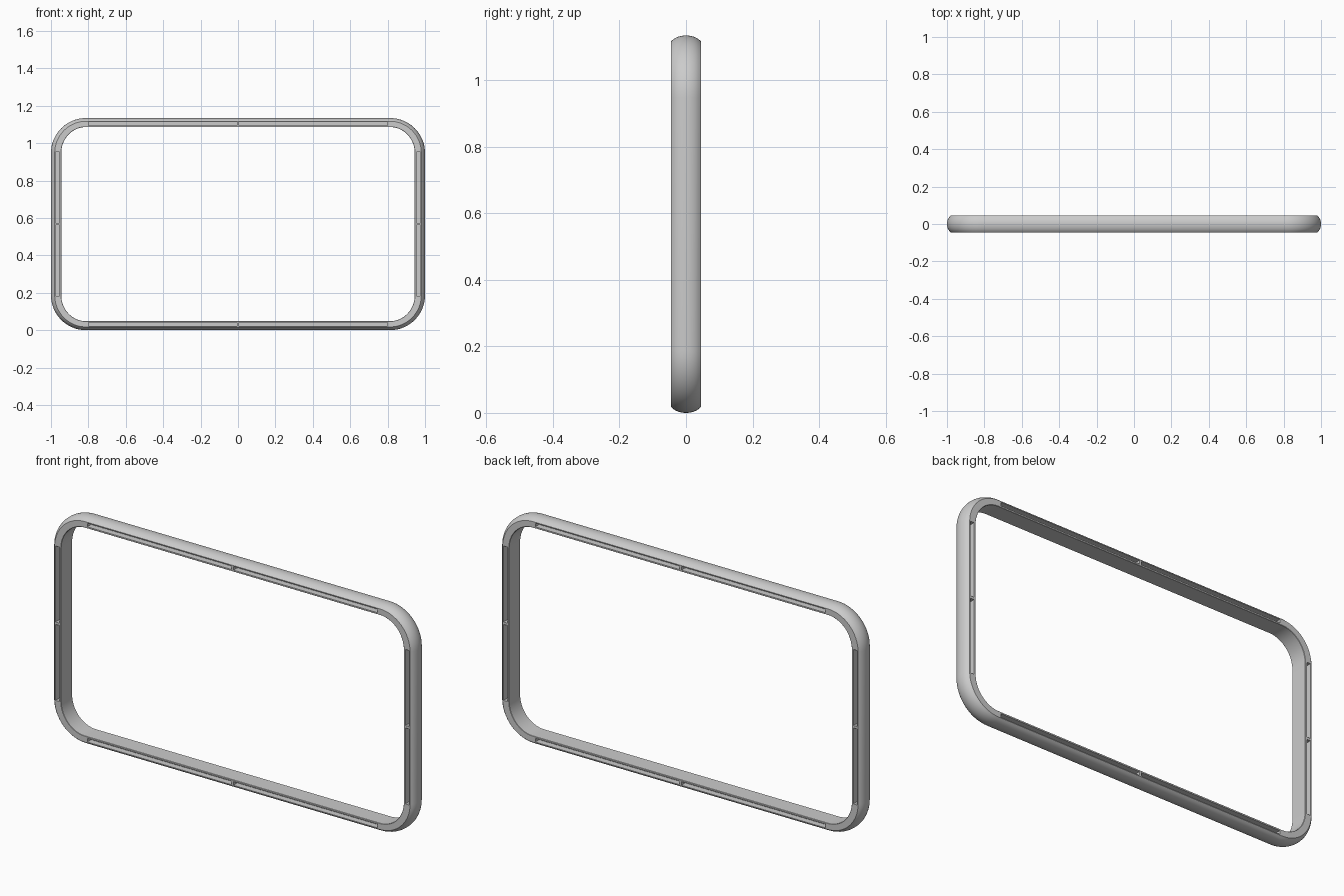
import bpy, bmesh, math

if "Cube" in bpy.data.objects:
    bpy.data.objects.remove(bpy.data.objects["Cube"])

HX, HZ = 1.0, 0.567        # outer half sizes
R = 0.187                  # outer corner radius
TX, TZ = 0.055, 0.048      # wall thickness at the sides / top and bottom
HY = 0.0445                # half depth
SEG, ARC = 16, 12


def make_object(name, bm):
    bmesh.ops.recalc_face_normals(bm, faces=bm.faces)
    mesh = bpy.data.meshes.new(name)
    bm.to_mesh(mesh)
    bm.free()
    ob = bpy.data.objects.new(name, mesh)
    bpy.context.collection.objects.link(ob)
    return ob


def ring(bm, f, y):
    # rounded rectangle, f = 0 outer edge, f = 1 inner edge
    verts = []
    for q, (sx, sz) in enumerate([(1, 1), (-1, 1), (-1, -1), (1, -1)]):
        for i in range(SEG + 1):
            a = (q + i / SEG) * math.pi / 2
            verts.append(bm.verts.new((
                sx * (HX - R) + (R - f * TX) * math.cos(a), y,
                HZ + sz * (HZ - R) + (R - f * TZ) * math.sin(a))))
    return verts


# Frame: bulged outer face, flat front, back and inner faces
profile = []
for i in range(ARC + 1):
    t = -1 + 2 * i / ARC
    profile.append((0.36 * (1 - math.sqrt(1 - 0.75 * t * t)) / 0.5, t * HY))
profile += [(0.97, HY), (1, HY - 0.0015), (1, 0.0015 - HY), (0.97, -HY)]
bm = bmesh.new()
rings = [ring(bm, f, y) for f, y in profile]
n = len(rings[0])
for k, a in enumerate(rings):
    b = rings[(k + 1) % len(rings)]
    for i in range(n):
        j = (i + 1) % n
        bm.faces.new((a[i], a[j], b[j], b[i]))
frame = make_object("frame", bm)

# Slot cutters: two slots per side, split by a small rib, front and back
DEPTH, RIB = 0.03, 0.006
LX, LZ = 0.80, 0.385
bm = bmesh.new()


def cutter(cx, cz, wx, wz, sy):
    vs = bmesh.ops.create_cube(bm, size=1)["verts"]
    for v in vs:
        v.co = (cx + v.co.x * wx, sy * HY + v.co.y * 2 * DEPTH, cz + v.co.z * wz)


for sy in (-1, 1):
    for side in (-1, 1):
        for half in (-1, 1):
            cutter(half * (LX + RIB) / 2, HZ + side * (HZ - 0.64 * TZ),
                   LX - RIB, 0.38 * TZ, sy)
            cutter(side * (HX - 0.64 * TX), HZ + half * (LZ + RIB) / 2,
                   0.38 * TX, LZ - RIB, sy)
slots = make_object("slot_cutter", bm)
slots.hide_render = True

mod = frame.modifiers.new("slots", 'BOOLEAN')
mod.operation = 'DIFFERENCE'
mod.solver = 'EXACT'
mod.object = slots

# Apply the slots and smooth the rounded faces
bpy.context.view_layer.objects.active = frame
frame.select_set(True)
bpy.ops.object.modifier_apply(modifier=mod.name)
bpy.data.objects.remove(slots)
bpy.ops.object.shade_smooth_by_angle(angle=math.radians(30))
